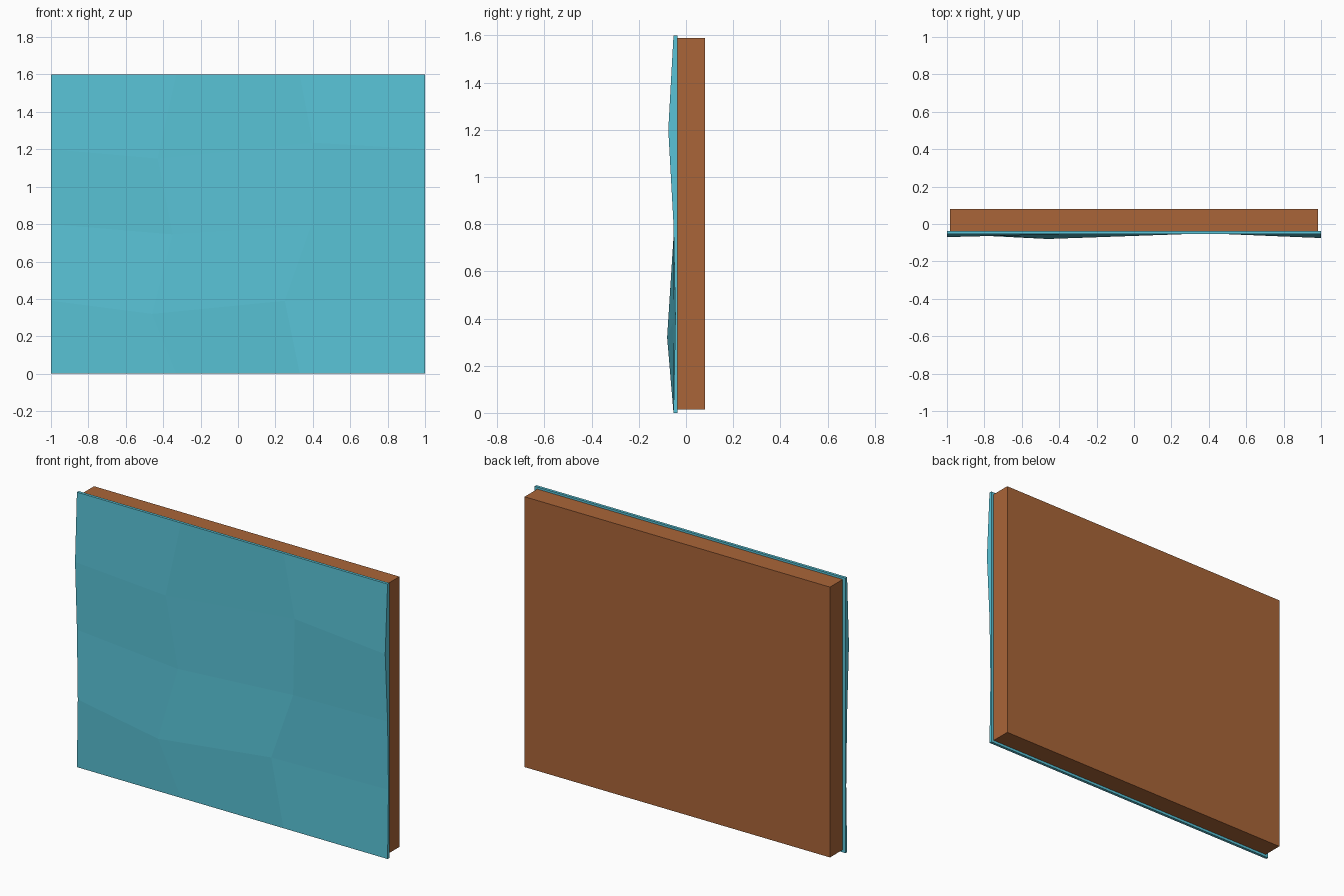
import bpy, bmesh

if "Cube" in bpy.data.objects:
    bpy.data.objects.remove(bpy.data.objects["Cube"])


def material(name, color):
    m = bpy.data.materials.new(name)
    m.diffuse_color = color
    m.use_nodes = True
    m.node_tree.nodes["Principled BSDF"].inputs["Base Color"].default_value = m.diffuse_color
    return m


def make_object(name, bm, mat):
    bmesh.ops.recalc_face_normals(bm, faces=bm.faces)
    me = bpy.data.meshes.new(name)
    bm.to_mesh(me)
    bm.free()
    me.materials.append(mat)
    ob = bpy.data.objects.new(name, me)
    bpy.context.collection.objects.link(ob)
    return ob


BACK = -0.037   # plane where sheet meets board

# backing board: plain box
bm = bmesh.new()
bmesh.ops.create_cube(bm, size=1)
lo, hi = (-0.983, BACK, 0.015), (0.983, 0.08, 1.588)
for v in bm.verts:
    v.co = [b if c > 0 else a for a, b, c in zip(lo, hi, v.co)]
make_object("backing_board", bm, material("wood", (0.40, 0.13, 0.04, 1)))

# front sheet: gently dented 3 x 4 grid, each vertex is (x, z, y)
E = -0.053
rows = [
    [(-1, 0, E), (-0.33, 0, E), (0.33, 0, E), (1, 0, E)],
    [(-1, 0.39, -0.045), (-0.46, 0.32, -0.08), (0.25, 0.39, -0.052), (1, 0.4, -0.045)],
    [(-1, 0.8, E), (-0.35, 0.745, E), (0.39, 0.79, -0.05), (1, 0.8, E)],
    [(-1, 1.2, -0.07), (-0.43, 1.15, -0.052), (0.40, 1.235, -0.05), (1, 1.2, -0.075)],
    [(-1, 1.6, E), (-0.33, 1.6, E), (0.33, 1.6, E), (1, 1.6, E)],
]
bm = bmesh.new()
grid = [[bm.verts.new((x, y, z)) for x, z, y in row] for row in rows]
for j in range(4):
    for i in range(3):
        bm.faces.new((grid[j][i], grid[j][i + 1], grid[j + 1][i + 1], grid[j + 1][i]))

# rim and flat back of the sheet
loop = (grid[0] + [r[-1] for r in grid[1:-1]] + grid[-1][::-1]
        + [r[0] for r in grid[-2:0:-1]])
back = [bm.verts.new((v.co.x, BACK, v.co.z)) for v in loop]
n = len(loop)
for k in range(n):
    m = (k + 1) % n
    bm.faces.new((loop[m], loop[k], back[k], back[m]))
bm.faces.new(back[::-1])
make_object("front_sheet", bm, material("blue", (0.10, 0.55, 0.68, 1)))
